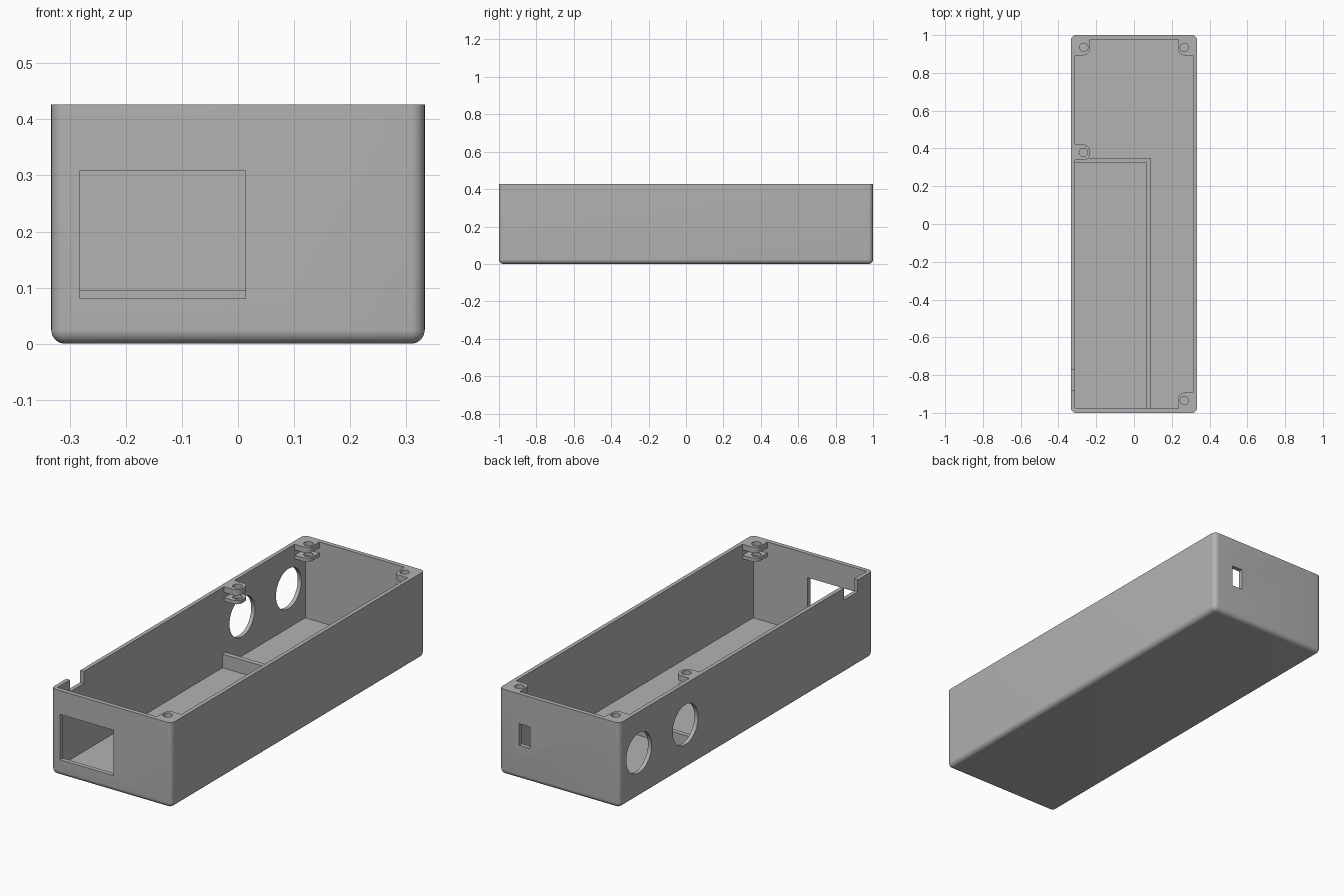
import bpy, bmesh, math
from mathutils import Matrix, Vector

if "Cube" in bpy.data.objects:
    bpy.data.objects.remove(bpy.data.objects["Cube"], do_unlink=True)

grey = bpy.data.materials.new("matte_grey")
grey.use_nodes = True
COLOUR = (0.45, 0.45, 0.45, 1)
grey.diffuse_color = COLOUR
grey.node_tree.nodes["Principled BSDF"].inputs["Base Color"].default_value = COLOUR

# Main dimensions
HX, HY, TOP = 0.333, 1.0, 0.427
IX, IY, FLOOR = 0.313, 0.978, 0.027
RADIUS = 0.025


def add_object(name, bm):
    mesh = bpy.data.meshes.new(name)
    bm.to_mesh(mesh)
    bm.free()
    mesh.materials.append(grey)
    obj = bpy.data.objects.new(name, mesh)
    bpy.context.collection.objects.link(obj)
    return obj


def box_bmesh(lo, hi):
    lo, hi = Vector(lo), Vector(hi)
    bm = bmesh.new()
    bmesh.ops.create_cube(bm, size=1, matrix=Matrix.Translation((lo + hi) / 2)
                          @ Matrix.Diagonal((*(hi - lo), 1)))
    return bm


def box(name, lo, hi):
    return add_object(name, box_bmesh(lo, hi))


def cylinder(name, centre, radius, depth, rotation):
    bm = bmesh.new()
    bmesh.ops.create_cone(bm, cap_ends=True, segments=48, radius1=radius,
                          radius2=radius, depth=depth,
                          matrix=Matrix.Translation(centre) @ rotation)
    return add_object(name, bm)


def cut(target, cutters):
    """Subtract every cutter, bake the result and discard the cutters."""
    for cutter in cutters:
        mod = target.modifiers.new("cut", "BOOLEAN")
        mod.operation, mod.solver, mod.object = "DIFFERENCE", "EXACT", cutter
    graph = bpy.context.evaluated_depsgraph_get()
    baked = bpy.data.meshes.new_from_object(target.evaluated_get(graph))
    target.modifiers.clear()
    target.data = baked
    for cutter in cutters:
        bpy.data.objects.remove(cutter, do_unlink=True)


def smooth(obj):
    bpy.ops.object.select_all(action="DESELECT")
    obj.select_set(True)
    bpy.context.view_layer.objects.active = obj
    bpy.ops.object.shade_smooth_by_angle(angle=math.radians(30))


# Case: block with rounded upright and bottom edges
bm = box_bmesh((-HX, -HY, 0), (HX, HY, TOP))
rounded = [e for e in bm.edges if any(v.co.z < TOP / 2 for v in e.verts)]
bmesh.ops.bevel(bm, geom=rounded, offset=RADIUS, segments=8, profile=0.5,
                affect="EDGES")
case = add_object("case", bm)

# Cavity, front window, rear slot, side notch and two round side ports
sideways = Matrix.Rotation(math.pi / 2, 4, "Y")
cutters = [
    box("cavity", (-IX, -IY, FLOOR), (IX, IY, TOP + 0.1)),
    box("window", (-0.283, -1.1, 0.081), (0.013, -0.9, 0.308)),
    box("slot", (0.162, 0.9, 0.17), (0.222, 1.1, 0.278)),
    box("notch", (-0.4, -0.88, TOP - 0.06), (-0.3, -0.77, TOP + 0.1)),
]
cutters += [cylinder("port", (-HX, y, 0.223), 0.1, 0.15, sideways)
            for y in (0.48, 0.847)]
cut(case, cutters)
smooth(case)

# Low L-shaped rib on the floor
box("floor_rib_long", (0.065, -IY, FLOOR), (0.09, 0.325, 0.095))
box("floor_rib_short", (-IX, 0.325, FLOOR), (0.09, 0.35, 0.095))


def screw_tab(name, lo, hi, round_edges, hole, z0, z1):
    """Flat tab with chosen upright edges rounded and a screw hole."""
    bm = box_bmesh((*lo, z0), (*hi, z1))
    edges = []
    for e in bm.edges:
        a, b = (v.co for v in e.verts)
        upright = abs(a.z - b.z) > 0.001
        if upright and any((a.xy - Vector(p)).length < 0.001 for p in round_edges):
            edges.append(e)
    bmesh.ops.bevel(bm, geom=edges, offset=0.032, segments=8, profile=0.5,
                    affect="EDGES")
    tab = add_object(name, bm)
    cut(tab, [cylinder("hole", (*hole, z0), 0.022, 0.2, Matrix())])
    smooth(tab)


# Screw tabs come in pairs, with a gap for a nut between them
WIDTH, REACH = 0.078, 0.085
for level, z0, z1 in (("upper", 0.398, TOP), ("lower", 0.354, 0.372)):
    for place, sx, sy in (("back_right", -1, 1), ("back_left", 1, 1),
                          ("front_left", 1, -1)):
        inner = (sx * (IX - WIDTH), sy * (IY - REACH))
        outer = (sx * IX, sy * IY)
        lo = [min(p) for p in zip(inner, outer)]
        hi = [max(p) for p in zip(inner, outer)]
        screw_tab(f"{place}_{level}_tab", lo, hi, [inner],
                  (sx * 0.266, sy * 0.935), z0, z1)
    tip = WIDTH - IX
    screw_tab(f"side_{level}_tab", (-IX, 0.338), (tip, 0.42),
              [(tip, 0.338), (tip, 0.42)], (-0.268, 0.379), z0, z1)
